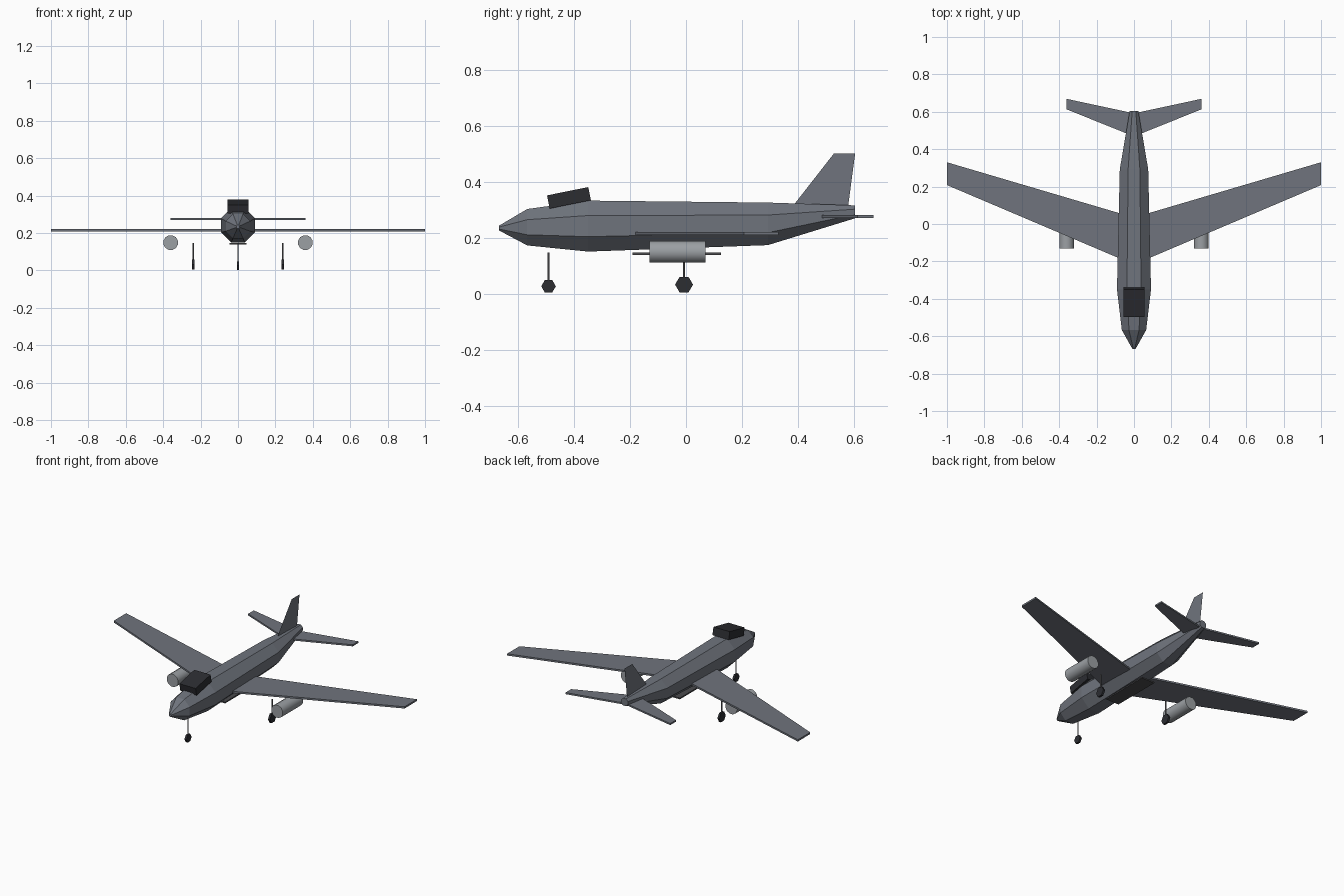
import bpy, bmesh, math
from mathutils import Matrix, Vector

cube = bpy.data.objects.get("Cube")
if cube:
    bpy.data.objects.remove(cube)


def material(name, rgb):
    mat = bpy.data.materials.new(name)
    mat.use_nodes = True
    mat.diffuse_color = (*rgb, 1)
    mat.node_tree.nodes["Principled BSDF"].inputs["Base Color"].default_value = (*rgb, 1)
    return mat


BODY = material("blue_grey_skin", (0.16, 0.175, 0.205))
ENGINE = material("light_grey_metal", (0.33, 0.35, 0.37))
STRUT = material("strut_grey", (0.16, 0.16, 0.17))
BELLY = material("dark_grey", (0.07, 0.07, 0.075))
BLACK = material("near_black", (0.025, 0.026, 0.031))


def finish(name, bm, mat, mirror=False):
    bmesh.ops.recalc_face_normals(bm, faces=bm.faces)
    mesh = bpy.data.meshes.new(name)
    bm.to_mesh(mesh)
    bm.free()
    mesh.materials.append(mat)
    obj = bpy.data.objects.new(name, mesh)
    bpy.context.collection.objects.link(obj)
    if mirror:
        obj.modifiers.new("mirror", "MIRROR")
    return obj


def box(name, center, size, mat, tilt=0):
    bm = bmesh.new()
    place = Matrix.Translation(center) @ Matrix.Rotation(tilt, 4, "X") @ Matrix.Diagonal((*size, 1))
    bmesh.ops.create_cube(bm, size=1, matrix=place)
    return finish(name, bm, mat)


def cylinder(name, center, radius, depth, sides, mat, axis="Z", spin=0, mirror=False):
    turn = {"X": Matrix.Rotation(math.pi / 2, 4, "Y"),
            "Y": Matrix.Rotation(math.pi / 2, 4, "X"),
            "Z": Matrix.Identity(4)}[axis]
    bm = bmesh.new()
    bmesh.ops.create_cone(bm, cap_ends=True, segments=sides, radius1=radius, radius2=radius,
                          depth=depth, matrix=Matrix.Translation(center) @ turn @ Matrix.Rotation(spin, 4, "Z"))
    return finish(name, bm, mat, mirror)


def slab(name, outline, z, thickness, mat):
    """Flat wing panel from a plan outline, mirrored to the other side."""
    bm = bmesh.new()
    face = bm.faces.new([bm.verts.new((x, y, z - thickness / 2)) for x, y in outline])
    new = bmesh.ops.extrude_face_region(bm, geom=[face])["geom"]
    bmesh.ops.translate(bm, vec=(0, 0, thickness),
                        verts=[v for v in new if isinstance(v, bmesh.types.BMVert)])
    return finish(name, bm, mat, mirror=True)


# Fuselage: octagonal rings given as (y, centre height, half height)
stations = [(-0.667, 0.234, 0.009), (-0.567, 0.237, 0.065), (-0.35, 0.241, 0.091),
            (0.292, 0.249, 0.076), (0.604, 0.292, 0.023)]
bm = bmesh.new()
rings = []
for y, zc, half in stations:
    r = half / math.cos(math.pi / 8)
    angles = [(i + 0.5) * math.pi / 4 for i in range(8)]
    rings.append([bm.verts.new((r * math.cos(a), y, zc + r * math.sin(a))) for a in angles])
for a, b in zip(rings, rings[1:]):
    for i in range(8):
        j = (i + 1) % 8
        bm.faces.new((a[i], a[j], b[j], b[i]))
bm.faces.new(rings[0])
bm.faces.new(rings[-1])
finish("fuselage", bm, BODY)

# Swept wings and tailplane
slab("wings", [(0.075, -0.185), (1, 0.208), (1, 0.33), (0.075, 0.057)], 0.215, 0.011, BODY)
slab("tailplane", [(0.02, 0.476), (0.36, 0.613), (0.36, 0.669), (0.02, 0.596)], 0.275, 0.01, BODY)

# Fin: a single thin sheet
bm = bmesh.new()
bm.faces.new([bm.verts.new((0, y, z)) for y, z in
              [(0.375, 0.304), (0.578, 0.304), (0.604, 0.5), (0.528, 0.5)]])
finish("fin", bm, BODY)

# Cockpit canopy block and belly panel
box("canopy", (0, -0.418, 0.342), (0.112, 0.15, 0.048), BLACK, tilt=0.2)
box("belly_panel", (0, -0.033, 0.142), (0.09, 0.315, 0.008), BELLY)

# Engines under the wings
engines = cylinder("engines", (0.36, -0.03, 0.149), 0.04, 0.2, 12, ENGINE, "Y", math.pi / 12, True)
bpy.context.view_layer.objects.active = engines
engines.select_set(True)
bpy.ops.object.shade_smooth_by_angle(angle=math.radians(40))
engines.select_set(False)

# Landing gear: (name, x, y, wheel radius, mirrored)
for name, x, y, r, both in [("nose", 0, -0.491, 0.026, False), ("main", 0.24, -0.007, 0.032, True)]:
    cylinder(name + "_strut", (x, y, (r + 0.147) / 2), 0.004, 0.147 - r, 6, STRUT, mirror=both)
    cylinder(name + "_wheel", (x, y, r), r, 0.013, 6, BLACK, "X", 0, both)
